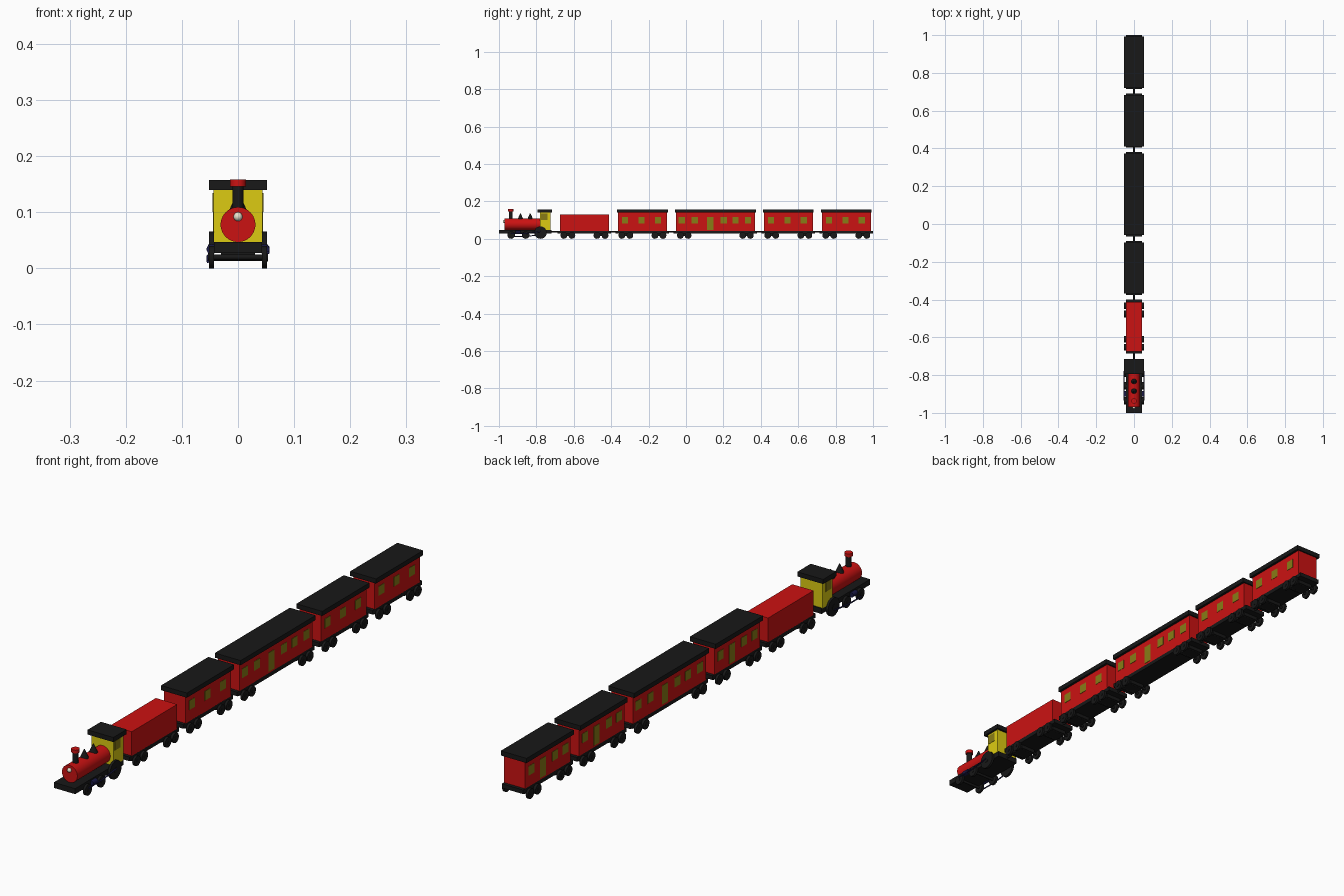
import bpy, math
from mathutils import Vector

if "Cube" in bpy.data.objects:
    bpy.data.objects.remove(bpy.data.objects["Cube"])


def make_mat(name, rgb):
    m = bpy.data.materials.new(name)
    m.diffuse_color = (*rgb, 1)
    m.use_nodes = True
    m.node_tree.nodes["Principled BSDF"].inputs["Base Color"].default_value = m.diffuse_color
    return m


RED = make_mat("red", (0.6, 0.006, 0.006))
BLACK = make_mat("black", (0.009, 0.009, 0.009))
YELLOW = make_mat("yellow", (0.72, 0.6, 0.006))
OLIVE = make_mat("window_olive", (0.25, 0.2, 0.008))
NAVY = make_mat("navy", (0.01, 0.01, 0.06))
WHITE = make_mat("lamp_white", (0.8, 0.75, 0.6))


def finish(name, mat, smooth=False):
    o = bpy.context.object
    o.name = name
    o.data.materials.append(mat)
    if smooth:
        bpy.ops.object.shade_smooth_by_angle(angle=math.radians(35))
    return o


def box(name, x, y, z, mat):
    """Box from (min, max) pairs on each axis."""
    bpy.ops.mesh.primitive_cube_add(size=1, location=[sum(p) / 2 for p in (x, y, z)])
    bpy.context.object.scale = [p[1] - p[0] for p in (x, y, z)]
    bpy.ops.object.transform_apply(location=False, rotation=False)
    return finish(name, mat)


def rod(name, a, b, r, mat, r2=None, sides=32):
    """Cylinder or cone between two points."""
    a, b = Vector(a), Vector(b)
    bpy.ops.mesh.primitive_cone_add(
        vertices=sides, radius1=r, radius2=r if r2 is None else r2, depth=(b - a).length,
        location=(a + b) / 2, rotation=(b - a).to_track_quat('Z', 'Y').to_euler())
    return finish(name, mat, True)


def wheelset(name, y, r):
    """Two flanged wheels on an axle."""
    for s in (-1, 1):
        rod(name + "_wheel", (s * 0.043, y, r), (s * 0.052, y, r), r, BLACK)
        rod(name + "_hub", (s * 0.052, y, r), (s * 0.0535, y, r), r * 0.3, BLACK, sides=16)
    rod(name + "_axle", (-0.044, y, r), (0.044, y, r), 0.005, BLACK, sides=12)


# Locomotive platform, boiler and lamp
box("engine_platform", (-0.043, 0.043), (-1.0, -0.72), (0.027, 0.047), BLACK)
rod("boiler", (0, -0.97, 0.078), (0, -0.775, 0.078), 0.031, RED, sides=48)
bpy.ops.mesh.primitive_uv_sphere_add(segments=20, ring_count=12, radius=0.008,
                                     location=(0, -0.971, 0.092))
finish("headlamp", WHITE, True)

# Chimney and conical domes
rod("chimney", (0, -0.937, 0.1), (0, -0.937, 0.147), 0.010, BLACK)
rod("chimney_cap", (0, -0.937, 0.146), (0, -0.937, 0.158), 0.014, RED)
for y in (-0.885, -0.833):
    rod("steam_dome", (0, y, 0.105), (0, y, 0.135), 0.015, BLACK, 0.002)

# Cab with roof and side windows
box("cab", (-0.044, 0.044), (-0.78, -0.724), (0.046, 0.141), YELLOW)
box("cab_roof", (-0.052, 0.052), (-0.793, -0.716), (0.14, 0.157), BLACK)
for s in (-1, 1):
    box("cab_window", sorted((s * 0.042, s * 0.0452)), (-0.774, -0.741), (0.1, 0.134), OLIVE)

# Locomotive wheels and coupling rods
for y, r in ((-0.935, 0.02), (-0.857, 0.02), (-0.778, 0.033)):
    wheelset("engine", y, r)
for s, dz in ((1, 0.008), (-1, -0.008)):
    x = s * 0.0535
    pts = [(x, -0.935, 0.02 + dz), (x, -0.857, 0.02 + dz), (x, -0.778, 0.03 + dz)]
    for a, b in zip(pts, pts[1:]):
        rod("coupling_rod", a, b, 0.0025, NAVY, sides=12)
    rod("piston", (s * 0.047, -0.912, 0.034), (s * 0.047, -0.885, 0.034), 0.009, NAVY)


def car(name, cy, half, wheels, right=(), door=None, left=(), left_door=None):
    """Wagon: chassis, red body, bogies; windows make it a roofed coach."""
    coach = bool(right)
    box(name + "_chassis", (-0.043, 0.043), (cy - half, cy + half), (0.027, 0.042), BLACK)
    b = half - 0.012
    box(name + "_body", (-0.043, 0.043), (cy - b, cy + b), (0.041, 0.141 if coach else 0.13), RED)
    if coach:
        e = b + 0.005
        box(name + "_roof", (-0.052, 0.052), (cy - e, cy + e), (0.14, 0.157), BLACK)
    for s, offsets, d in ((1, right, door), (-1, left, left_door)):
        x = sorted((s * 0.041, s * 0.0442))
        for o in offsets:
            box(name + "_window", x, (cy + o - 0.0165, cy + o + 0.0165), (0.083, 0.117), OLIVE)
        if d is not None:
            box(name + "_door", x, (cy + d - 0.0165, cy + d + 0.0165), (0.048, 0.117), OLIVE)
    for s in (-1, 1):
        inner, outer = wheels
        for w in wheels:
            wheelset(name, cy + s * w, 0.018)
        span = sorted((cy + s * (inner - 0.008), cy + s * (outer + 0.008)))
        box(name + "_bogie", (-0.03, 0.03), span, (0.014, 0.028), BLACK)


# Freight wagon and coaches; long coach windows repeat rotated on the far side
SHORT_R, SHORT_L = (-0.093, -0.005, 0.083), (0.096, -0.04, -0.1)
LONG = (-0.18, -0.11, 0.045, 0.107, 0.175)
car("freight", -0.543, 0.143, (0.067, 0.11))
for n, cy in (("front_coach", -0.233), ("rear_coach", 0.547), ("last_coach", 0.857)):
    car(n, cy, 0.143, (0.067, 0.11), SHORT_R, None, SHORT_L, 0.03)
car("long_coach", 0.157, 0.223, (0.146, 0.187), LONG, -0.027, [-o for o in LONG], 0.027)

# Couplings between vehicles
for a, b in ((-0.72, -0.686), (-0.4, -0.376), (-0.09, -0.066), (0.38, 0.404), (0.69, 0.714)):
    rod("coupling", (0, a - 0.01, 0.037), (0, b + 0.01, 0.037), 0.004, BLACK, sides=12)
